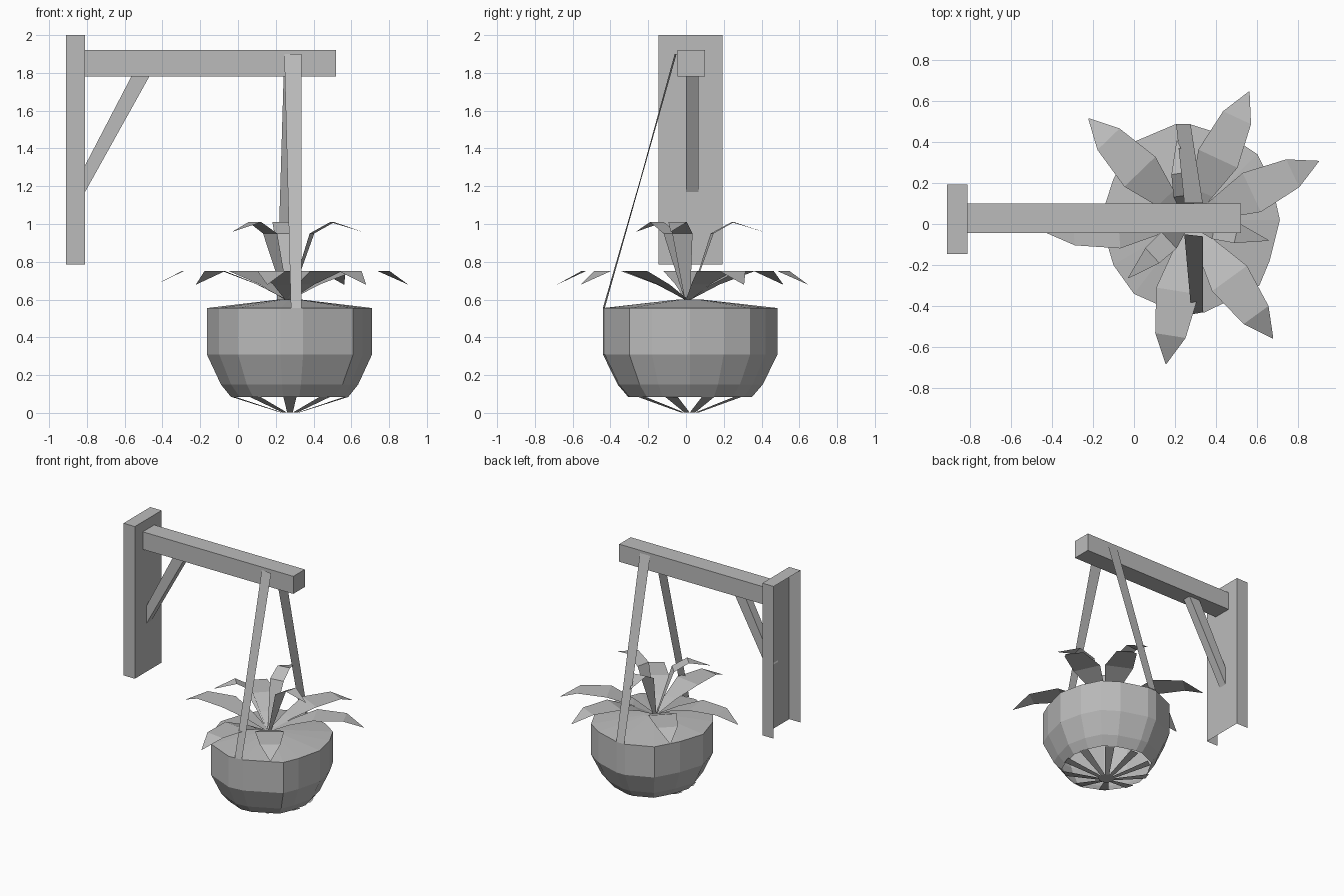
import bpy, math
from mathutils import Vector, Matrix

cube = bpy.data.objects.get("Cube")
if cube:
    bpy.data.objects.remove(cube)

grey = bpy.data.materials.new("plain_grey")
grey.use_nodes = True
colour = (0.5, 0.5, 0.5, 1)
grey.diffuse_color = colour
grey.node_tree.nodes["Principled BSDF"].inputs["Base Color"].default_value = colour


def add(name, verts, faces):
    mesh = bpy.data.meshes.new(name)
    mesh.from_pydata([tuple(v) for v in verts], [], faces)
    mesh.materials.append(grey)
    ob = bpy.data.objects.new(name, mesh)
    bpy.context.collection.objects.link(ob)
    return ob


def prism(name, profile, y0, y1, skip=()):
    """Extrude an (x, z) profile along y, leaving out the listed side faces."""
    n = len(profile)
    verts = [(x, y, z) for y in (y0, y1) for x, z in profile]
    faces = [tuple(range(n)), tuple(range(2 * n - 1, n - 1, -1))]
    for i in range(n):
        if i not in skip:
            j = (i + 1) % n
            faces.append((j, i, i + n, j + n))
    return add(name, verts, faces)


def rect(x0, x1, z0, z1):
    return [(x0, z0), (x1, z0), (x1, z1), (x0, z1)]


# Wall bracket: the plate is open underneath and against the wall
prism("wall_plate", rect(-0.91, -0.81, 0.785, 2.0), -0.145, 0.193, skip=(0, 3))
prism("beam", rect(-0.81, 0.52, 1.78, 1.92), -0.045, 0.10)
prism("brace", [(-0.815, 1.16), (-0.47, 1.78), (-0.565, 1.78), (-0.815, 1.30)], 0.0, 0.065)

# Flat hanging straps
add("front_strap", [(0.245, -0.05, 1.9), (0.335, -0.06, 1.9),
                    (0.335, -0.43, 0.555), (0.28, -0.44, 0.555)], [(0, 3, 2, 1)])
add("back_strap", [(0.245, 0.102, 1.9), (0.335, 0.102, 1.9),
                   (0.275, 0.488, 0.555), (0.205, 0.488, 0.555)], [(0, 1, 2, 3)])

# Faceted bowl: one uneven outline, scaled at each level
centre = Vector((0.275, 0.02, 0))
outline = [(0.71, 0.02), (0.67, 0.2), (0.6, 0.34), (0.48, 0.42), (0.275, 0.485),
           (0.2, 0.485), (0, 0.4), (-0.1, 0.22), (-0.165, 0.02), (-0.1, -0.2),
           (0, -0.34), (0.225, -0.44), (0.345, -0.43), (0.61, -0.3), (0.66, -0.18)]
N = len(outline)


def ring(scale, z):
    return [centre + (Vector((x, y, 0)) - centre) * scale + Vector((0, 0, z)) for x, y in outline]


levels = [(1, 0.555), (1, 0.31), (0.83, 0.15), (0.71, 0.085)]
verts = [v for s, z in levels for v in ring(s, z)]
faces = []
for k in range(len(levels) - 1):
    for i in range(N):
        j = (i + 1) % N
        faces.append((k * N + j, k * N + i, (k + 1) * N + i, (k + 1) * N + j))
add("bowl", verts, faces)

# Low mound of soil
verts = ring(1, 0.555) + ring(0.14, 0.6)
faces = [(i, (i + 1) % N, (i + 1) % N + N, i + N) for i in range(N)]
faces.append(tuple(range(N, 2 * N)))
add("soil", verts, faces)


def ribbon(name, base, degrees, profile):
    """Flat strip from (radius, height, width) stations, turned about base."""
    turn = Matrix.Translation(base) @ Matrix.Rotation(math.radians(degrees), 4, 'Z')
    verts = [turn @ Vector((r, side * w / 2, z)) for r, z, w in profile for side in (-1, 1)]
    faces = [(2 * i, 2 * i + 2, 2 * i + 3, 2 * i + 1) for i in range(len(profile) - 1)]
    return add(name, verts, faces)


# Open spokes under the bowl, joined by a small cap
SPOKES = 10
for k in range(SPOKES):
    ribbon("bottom_spoke", centre, 360 * k / SPOKES + 18,
           [(0.05, 0.003, 0.03), (0.315, 0.085, 0.07)])
cap = [centre + Vector((0.06 * math.cos(a), 0.06 * math.sin(a), 0))
       for a in (math.tau * k / SPOKES for k in range(SPOKES))]
add("bottom_cap", cap, [tuple(reversed(range(SPOKES)))])

# Two tiers of folded leaves
root = Vector((0.265, 0.01, 0))
low = [(0.01, 0.6, 0.03), (0.16, 0.68, 0.11), (0.34, 0.75, 0.21),
       (0.56, 0.75, 0.15), (0.7, 0.68, 0.004)]
for angle in (65, 25, -54, -99, -176, 134):
    ribbon("lower_leaf", root, angle, low)
high = [(0.01, 0.6, 0.03), (0.13, 0.95, 0.11), (0.24, 1.01, 0.1), (0.4, 0.96, 0.004)]
for angle in (-13, -137, 98):
    ribbon("upper_leaf", root, angle, high)
